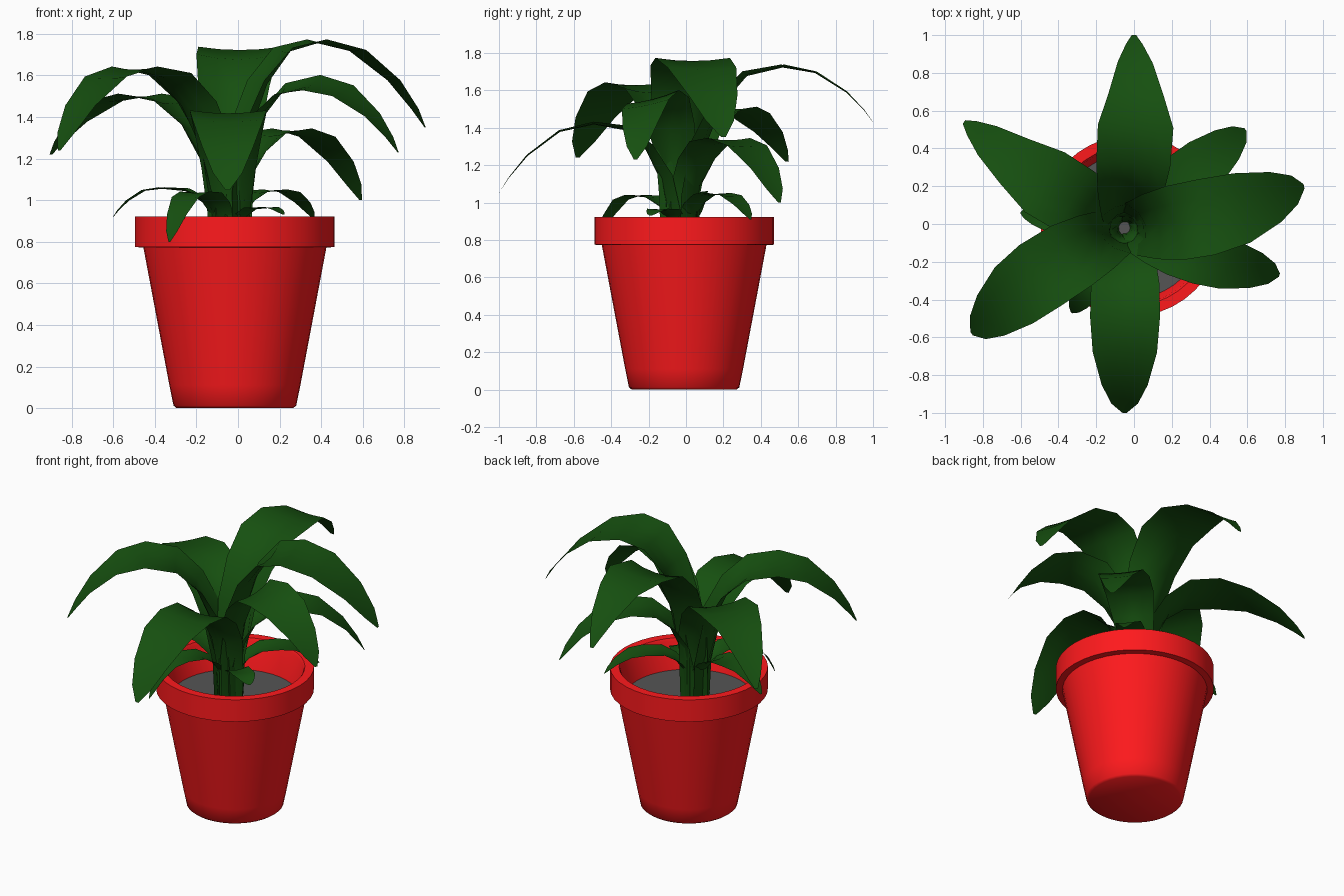
import bpy, bmesh, math
from mathutils import Vector

if "Cube" in bpy.data.objects:
    bpy.data.objects.remove(bpy.data.objects["Cube"])

def material(name, rgb):
    m = bpy.data.materials.new(name)
    m.diffuse_color = (*rgb, 1)
    m.use_nodes = True
    m.node_tree.nodes["Principled BSDF"].inputs["Base Color"].default_value = m.diffuse_color
    return m

RED = material("red_glaze", (1.0, 0.01, 0.012))
GREEN = material("leaf_green", (0.008, 0.08, 0.005))
DARK = material("dark_soil", (0.09, 0.09, 0.09))

def finish(bm, name, mat=None, angle=40):
    me = bpy.data.meshes.new(name)
    bm.to_mesh(me)
    bm.free()
    ob = bpy.data.objects.new(name, me)
    bpy.context.collection.objects.link(ob)
    if mat:
        me.materials.append(mat)
    bpy.ops.object.select_all(action='DESELECT')
    ob.select_set(True)
    bpy.context.view_layer.objects.active = ob
    bpy.ops.object.shade_smooth_by_angle(angle=math.radians(angle))
    return ob

def lathe(name, profile, mat=None, n=40):
    bm = bmesh.new()
    vs = [bm.verts.new((r, 0, z)) for r, z in profile]
    es = [bm.edges.new(p) for p in zip(vs, vs[1:])]
    bmesh.ops.spin(bm, geom=vs + es, cent=(0, 0, 0), axis=(0, 0, 1),
                   angle=2 * math.pi, steps=n)
    bmesh.ops.remove_doubles(bm, verts=bm.verts, dist=1e-4)
    bmesh.ops.recalc_face_normals(bm, faces=bm.faces)
    ob = finish(bm, name, mat)
    ob.location = (-0.015, -0.01, 0)
    return ob

# Pot with thick rim, and the soil inside it
lathe("pot", [(0, 0), (0.28, 0), (0.295, 0.012), (0.315, 0.11), (0.432, 0.73),
              (0.44, 0.772), (0.48, 0.775), (0.48, 0.922),
              (0.425, 0.922), (0.415, 0.905), (0.385, 0.72),
              (0.37, 0.68), (0, 0.68)], RED)
soil = lathe("soil", [(0, 0.725), (0.386, 0.725)], DARK)
if soil.data.polygons[0].normal.z < 0:
    soil.data.flip_normals()

CENTRE = Vector((-0.045, -0.025, 0))
Z0 = 0.72

def leaf(name, tip, peak, width, pf=0.5, bend=0.0, roll=0.0, taper=0.0):
    """Arching cupped blade from the plant centre to tip, highest at fraction pf."""
    flat = Vector((tip[0], tip[1], 0)) - CENTRE
    L = flat.length
    d = flat.normalized()
    side = Vector((-d.y, d.x, 0))
    rise, drop = peak - Z0, peak - tip[2]
    k = pf / 0.5
    # fraction of reach, height, width factor, cupping
    rows = [(0.05, Z0, 0.50, 0.8), (0.06 * k, Z0 + 0.3 * rise, 0.55, 0.8),
            (0.10 * k, Z0 + 0.58 * rise, 0.70, 0.55), (0.19 * k, Z0 + 0.80 * rise, 0.86, 0.3),
            (0.32 * k, Z0 + 0.95 * rise, 0.98, 0.15), (pf, peak - 0.008, 1.0, 0.08),
            (pf + (1 - pf) * 0.36, peak - 0.13 * drop, 0.92 - taper, 0.06),
            (pf + (1 - pf) * 0.70, peak - 0.47 * drop, 0.66 - taper, 0.06),
            (pf + (1 - pf) * 0.90, peak - 0.79 * drop, 0.38 - taper * 0.8, 0.04),
            (1.0, tip[2], 0.06, 0)]
    pts = [CENTRE + d * (f * L) + side * (bend * math.sin(math.pi * f)) + Vector((0, 0, z))
           for f, z, w, c in rows]
    bm = bmesh.new()
    rings = []
    for i, (f, z, w, c) in enumerate(rows):
        tan = (pts[min(i + 1, 9)] - pts[max(i - 1, 0)]).normalized()
        nrm = tan.cross(side).normalized()
        a = roll * math.sin(math.pi * min(1, f))
        s = side * math.cos(a) + nrm * math.sin(a)
        h = width * w / 2
        rings.append([bm.verts.new(pts[i] + s * (u * h) + nrm * (c * h * (u * u - 0.3)))
                      for u in (-1, -0.5, 0, 0.5, 1)])
    for a, b in zip(rings, rings[1:]):
        for j in range(4):
            bm.faces.new((a[j], b[j], b[j + 1], a[j + 1]))
    finish(bm, name, GREEN, 80)

# Large arching leaves
leaf("leaf_back", (0.0, 1.0, 1.43), 1.735, 0.40, pf=0.53, bend=-0.03, taper=0.2)
leaf("leaf_right", (0.90, 0.20, 1.35), 1.77, 0.41, pf=0.44, bend=-0.04)
leaf("leaf_front", (-0.05, -1.0, 1.05), 1.43, 0.37, pf=0.48)
leaf("leaf_front_left", (-0.86, -0.58, 1.24), 1.64, 0.39, pf=0.52, bend=-0.05)
leaf("leaf_back_left", (-0.90, 0.54, 1.22), 1.51, 0.38, pf=0.48, bend=0.03, taper=0.18)
leaf("leaf_front_right", (0.77, -0.27, 1.23), 1.565, 0.30, pf=0.5, bend=-0.03, roll=0.25)
leaf("leaf_back_right", (0.59, 0.50, 1.0), 1.345, 0.30, pf=0.48)

# Small drooping leaves near the soil
leaf("small_leaf_left", (-0.60, 0.06, 0.92), 1.065, 0.19, pf=0.58, taper=0.1)
leaf("small_leaf_front", (-0.33, -0.47, 0.80), 1.045, 0.17, pf=0.57)
leaf("small_leaf_back", (0.365, 0.345, 0.91), 1.055, 0.17, pf=0.55)
leaf("small_leaf_front_right", (0.22, -0.19, 0.93), 0.97, 0.14, pf=0.65)
